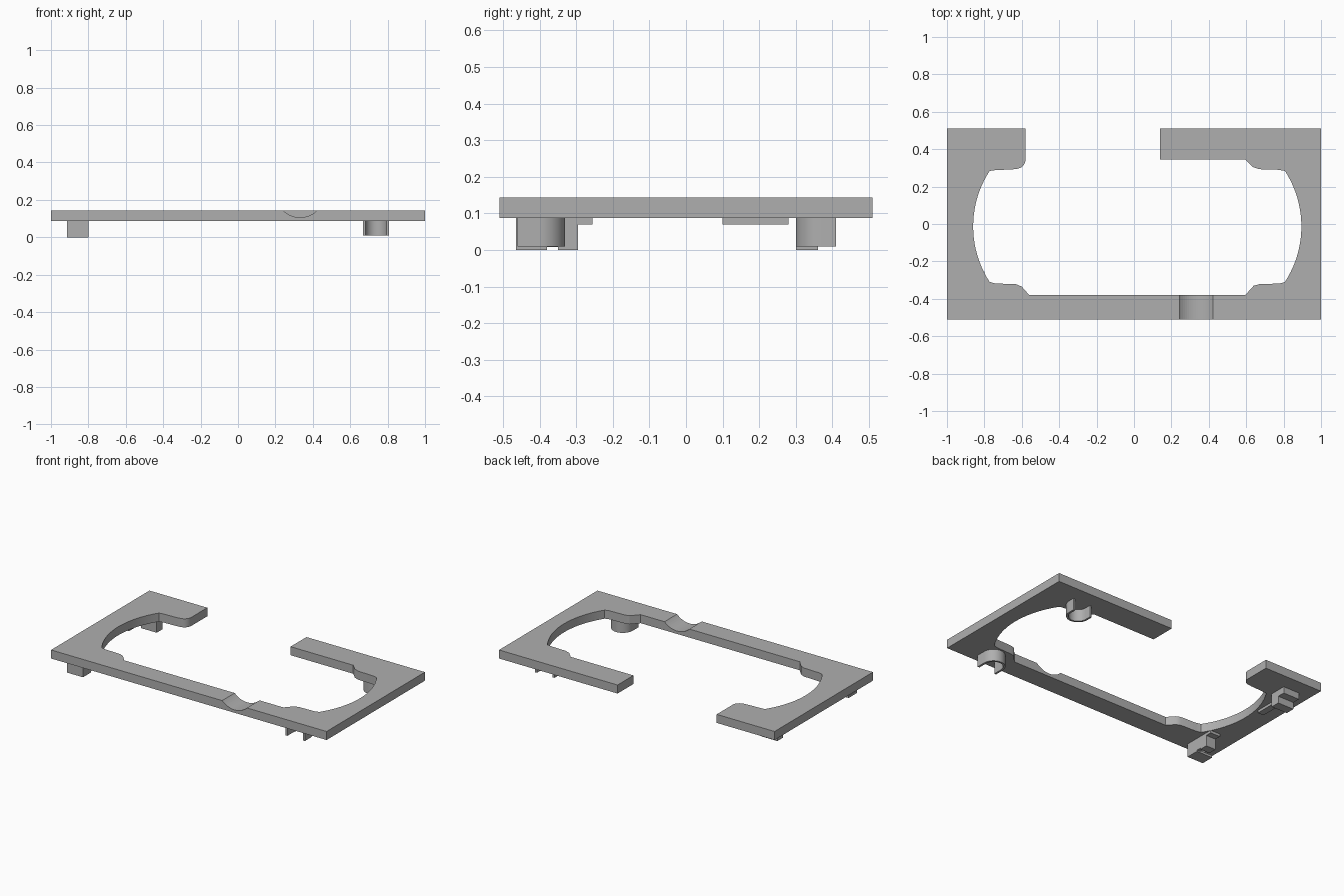
import bpy, bmesh
from math import sin, cos, pi, radians

cube = bpy.data.objects.get("Cube")
if cube:
    bpy.data.objects.remove(cube, do_unlink=True)

grey = bpy.data.materials.new("plain grey")
grey.use_nodes = True
tone = (0.43, 0.43, 0.43, 1)
grey.diffuse_color = tone
grey.node_tree.nodes["Principled BSDF"].inputs["Base Color"].default_value = tone

UNDER, TOP = 0.087, 0.143


def arc(cx, cy, r, start, end, steps):
    """Points along a circular arc, angles in degrees."""
    angles = [radians(start + (end - start) * i / steps) for i in range(steps + 1)]
    return [(cx + r * cos(a), cy + r * sin(a)) for a in angles]


def prism(name, outline, z0, z1, smooth=False):
    """Extrude a closed flat outline between two heights."""
    bm = bmesh.new()
    face = bm.faces.new([bm.verts.new((x, y, z0)) for x, y in outline])
    moved = bmesh.ops.extrude_face_region(bm, geom=[face])["geom"]
    bmesh.ops.translate(bm, vec=(0, 0, z1 - z0),
                        verts=[g for g in moved if isinstance(g, bmesh.types.BMVert)])
    bmesh.ops.recalc_face_normals(bm, faces=bm.faces)
    mesh = bpy.data.meshes.new(name)
    bm.to_mesh(mesh)
    bm.free()
    mesh.materials.append(grey)
    obj = bpy.data.objects.new(name, mesh)
    bpy.context.collection.objects.link(obj)
    if smooth:
        bpy.ops.object.select_all(action="DESELECT")
        obj.select_set(True)
        bpy.context.view_layer.objects.active = obj
        bpy.ops.object.shade_smooth_by_angle(angle=radians(25))
    return obj


def box(name, x0, x1, y0, y1, z0, z1=UNDER):
    return prism(name, [(x0, y0), (x1, y0), (x1, y1), (x0, y1)], z0, z1)


# Frame plate: open rectangle with bowed ends and stepped corners
outline = [(-1, -0.51), (1, -0.51), (1, 0.51), (0.14, 0.51), (0.14, 0.345),
           (0.595, 0.345), (0.635, 0.305), (0.67, 0.293), (0.77, 0.29)]
outline += arc(0.35, -0.013, 0.545, 33, -33, 20)
outline += [(0.78, -0.318), (0.67, -0.322), (0.64, -0.33), (0.595, -0.38),
            (-0.56, -0.38), (-0.6, -0.335), (-0.63, -0.322), (-0.74, -0.318)]
outline += arc(-0.315, -0.013, 0.545, 213, 147, 20)
outline += [(-0.74, 0.288), (-0.65, 0.292)]
outline += arc(-0.63, 0.345, 0.05, -80, 0, 6)
outline += [(-0.58, 0.51), (-1, 0.51)]
plate = prism("frame_plate", outline, UNDER, TOP, True)

# Rounded groove across the front rail
cutter = prism("groove_cutter", arc(0, 0, 0.128, 0, 354.375, 63), -0.1, 0.1)
cutter.rotation_euler.x = pi / 2
cutter.location = (0.332, -0.445, 0.234)
cutter.hide_render = True
cutter.hide_set(True)
groove = plate.modifiers.new("groove", "BOOLEAN")
groove.object = cutter
groove.solver = "EXACT"


# Curved clips: U-shaped walls opening toward the outer edges
def curved_clip(name, cy, end_y, side):
    cx, outer, inner = 0.738, 0.07, 0.057
    shape = [(cx + outer, end_y)]
    shape += arc(cx, cy, outer, 0, side * 180, 20)
    shape += [(cx - outer, end_y), (cx - inner, end_y)]
    shape += arc(cx, cy, inner, side * 180, 0, 20)
    shape += [(cx + inner, end_y)]
    prism(name, shape, 0.01, UNDER, True)


curved_clip("front_curved_clip", -0.4, -0.46, 1)
curved_clip("back_curved_clip", 0.37, 0.41, -1)

# Front square clip: side wall, end walls and feet
box("front_clip_wall", -0.825, -0.8, -0.465, -0.295, 0.008)
box("front_clip_end", -0.915, -0.825, -0.465, -0.445, 0)
box("front_clip_foot", -0.915, -0.8, -0.465, -0.38, 0, 0.015)
box("front_clip_inner_foot", -0.87, -0.8, -0.35, -0.295, 0, 0.015)
box("front_clip_inner_end", -0.87, -0.825, -0.315, -0.295, 0.015)
box("front_clip_flange", -0.87, -0.8, -0.295, -0.255, 0.07)

# Back square clip: stepped block and a thin strip along the end
box("back_clip_block", -0.915, -0.8, 0.3, 0.36, 0)
box("back_clip_step", -0.915, -0.8, 0.36, 0.41, 0.045)
box("back_clip_strip", -0.905, -0.862, 0.1, 0.28, 0.07)
